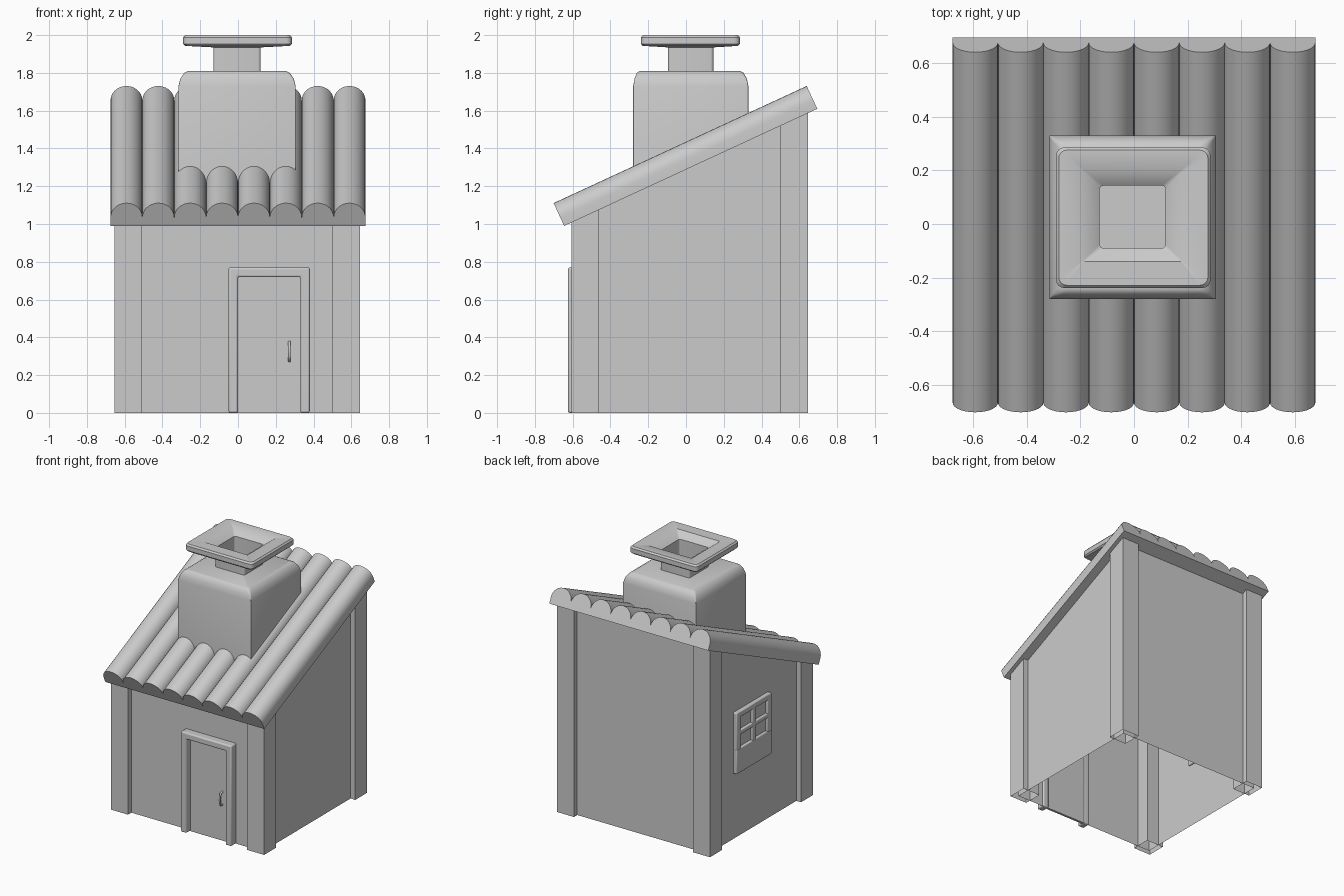
import bpy, bmesh, math
from mathutils import Vector, Matrix

if "Cube" in bpy.data.objects:
    bpy.data.objects.remove(bpy.data.objects["Cube"])

SLOPE = math.atan2(0.62, 1.34)


def roof_under(y):
    return 0.99 + (y + 0.645) * math.tan(SLOPE)


def finish(name, bm, bevel=0.0, segs=3, smooth=True):
    me = bpy.data.meshes.new(name)
    bm.normal_update()
    bm.to_mesh(me)
    bm.free()
    ob = bpy.data.objects.new(name, me)
    bpy.context.collection.objects.link(ob)
    bpy.ops.object.select_all(action='DESELECT')
    ob.select_set(True)
    bpy.context.view_layer.objects.active = ob
    if smooth:
        bpy.ops.object.shade_smooth_by_angle(angle=math.radians(35))
    if bevel:
        m = ob.modifiers.new("bevel", 'BEVEL')
        m.width = bevel
        m.segments = segs
    return ob


def box(name, x, y, z, bevel=0.0):
    bm = bmesh.new()
    bmesh.ops.create_cube(bm, size=1)
    for v in bm.verts:
        v.co = [(a[0] + a[1]) / 2 + c * (a[1] - a[0]) for a, c in zip((x, y, z), v.co)]
    return finish(name, bm, bevel)


def sloped_shell(name, x, y):
    """Open-bottomed, open-topped square tube that ends just inside the roof."""
    bm = bmesh.new()
    pts = [(x[0], y[0]), (x[1], y[0]), (x[1], y[1]), (x[0], y[1])]
    lo = [bm.verts.new((a, b, 0)) for a, b in pts]
    hi = [bm.verts.new((a, b, roof_under(b) + 0.02)) for a, b in pts]
    for i in range(4):
        j = (i + 1) % 4
        bm.faces.new((lo[i], lo[j], hi[j], hi[i]))
    return finish(name, bm)


def ring_loft(name, rings, cap_start=False, cap_end=False):
    """Skin rounded rectangles given as (x0, x1, y0, y1, z, corner radius)."""
    bm = bmesh.new()
    loops = []
    for x0, x1, y0, y1, z, r in rings:
        loop = []
        for cx, cy, a0 in ((x1 - r, y1 - r, 0), (x0 + r, y1 - r, 90),
                           (x0 + r, y0 + r, 180), (x1 - r, y0 + r, 270)):
            for k in range(5):
                a = math.radians(a0 + k * 22.5)
                loop.append(bm.verts.new((cx + r * math.cos(a), cy + r * math.sin(a), z)))
        loops.append(loop)
    for a, b in zip(loops, loops[1:]):
        for i in range(len(a)):
            j = (i + 1) % len(a)
            bm.faces.new((a[i], a[j], b[j], b[i]))
    if cap_start:
        bm.faces.new(loops[0][::-1])
    if cap_end:
        bm.faces.new(loops[-1])
    return finish(name, bm)


# Walls and corner posts
sloped_shell("walls", (-0.615, 0.605), (-0.565, 0.605))
for sx, x in (("left", (-0.655, -0.51)), ("right", (0.50, 0.645))):
    for sy, y in (("front", (-0.605, -0.46)), ("back", (0.50, 0.645))):
        sloped_shell(f"post_{sy}_{sx}", x, y)

# Roof: eight sloping round-topped tiles
W = 1.35 / 8
R = W / 2
H = 0.133 - R
length = 1.34 / math.cos(SLOPE)
along = Vector((0, math.cos(SLOPE), math.sin(SLOPE)))
up = Vector((0, -math.sin(SLOPE), math.cos(SLOPE)))
for n in range(8):
    bm = bmesh.new()
    cx = -0.675 + W * (n + 0.5)
    base = Vector((cx, -0.645, 0.99))
    prof = [(-R, 0), (R, 0)] + [(R * math.cos(math.pi * k / 14), H + R * math.sin(math.pi * k / 14))
                                for k in range(15)]
    ends = []
    for d in (0, length):
        ends.append([bm.verts.new(base + along * d + up * h + Vector((px, 0, 0))) for px, h in prof])
    a, b = ends
    bm.faces.new(a)
    bm.faces.new(b[::-1])
    for i in range(len(a)):
        j = (i + 1) % len(a)
        bm.faces.new((a[j], a[i], b[i], b[j]))
    bmesh.ops.recalc_face_normals(bm, faces=bm.faces)
    finish(f"roof_tile_{n + 1}", bm)

# Chimney: block with soft shoulders
ring_loft("chimney_block", [
    (-0.315, 0.305, -0.28, 0.33, 1.17, 0.003),
    (-0.315, 0.305, -0.28, 0.33, 1.73, 0.003),
    (-0.305, 0.295, -0.272, 0.322, 1.77, 0.01),
    (-0.285, 0.275, -0.26, 0.305, 1.80, 0.02),
    (-0.265, 0.255, -0.245, 0.285, 1.81, 0.02)], cap_start=True, cap_end=True)
# Chimney neck, flared cap and sunken opening
ring_loft("chimney_cap", [
    (-0.13, 0.12, -0.095, 0.145, 1.80, 0.015),
    (-0.13, 0.12, -0.095, 0.145, 1.935, 0.015),
    (-0.28, 0.275, -0.23, 0.275, 1.943, 0.03),
    (-0.29, 0.285, -0.238, 0.285, 1.953, 0.03),
    (-0.29, 0.285, -0.238, 0.285, 1.988, 0.03),
    (-0.28, 0.275, -0.228, 0.275, 2.0, 0.03),
    (-0.19, 0.18, -0.14, 0.20, 2.0, 0.003),
    (-0.128, 0.118, -0.09, 0.143, 1.955, 0.015),
    (-0.128, 0.118, -0.09, 0.143, 1.83, 0.015)], cap_end=True)

# Door, frame and handle
box("door", (-0.005, 0.335), (-0.578, -0.560), (0, 0.725))
bm = bmesh.new()
outline = [(-0.05, 0), (-0.05, 0.77), (0.38, 0.77), (0.38, 0), (0.33, 0), (0.33, 0.72), (0, 0.72), (0, 0)]
vs = [bm.verts.new((x, -0.625, z)) for x, z in outline]
faces = [bm.faces.new((vs[i], vs[j], vs[k], vs[l])) for i, j, k, l in ((0, 1, 6, 7), (1, 2, 5, 6), (2, 3, 4, 5))]
ext = bmesh.ops.extrude_face_region(bm, geom=faces)
for v in ext["geom"]:
    if isinstance(v, bmesh.types.BMVert):
        v.co.y = -0.555
bmesh.ops.recalc_face_normals(bm, faces=bm.faces)
finish("door_frame", bm, bevel=0.01)

cu = bpy.data.curves.new("door_handle", 'CURVE')
cu.dimensions = '3D'
cu.bevel_depth = 0.007
cu.bevel_resolution = 3
cu.use_fill_caps = True
sp = cu.splines.new('POLY')
path = [(-0.575, 0.275), (-0.598, 0.28), (-0.608, 0.30), (-0.61, 0.325), (-0.608, 0.35), (-0.598, 0.37), (-0.575, 0.375)]
sp.points.add(len(path) - 1)
for p, (y, z) in zip(sp.points, path):
    p.co = (0.272, y, z, 1)
bpy.context.collection.objects.link(bpy.data.objects.new("door_handle", cu))

# Window on the left wall: backing, lower panel, and bars around four panes
Y0, Y1, Z0, Z1 = -0.12, 0.305, 0.50, 0.97
box("window_glass", (-0.625, -0.605), (Y0 + 0.01, Y1 - 0.01), (Z0 + 0.01, Z1 - 0.01))
box("window_lower_panel", (-0.645, -0.605), (Y0, Y1), (Z0, 0.69), 0.008)
mid = (Y0 + Y1) / 2
for label, y in (("front", (Y0, Y0 + 0.05)), ("middle", (mid - 0.02, mid + 0.02)), ("back", (Y1 - 0.05, Y1))):
    box(f"window_bar_{label}", (-0.645, -0.605), y, (0.68, Z1), 0.008)
for label, z in (("centre", (0.79, 0.825)), ("top", (Z1 - 0.045, Z1))):
    box(f"window_rail_{label}", (-0.645, -0.605), (Y0, Y1), z, 0.008)
